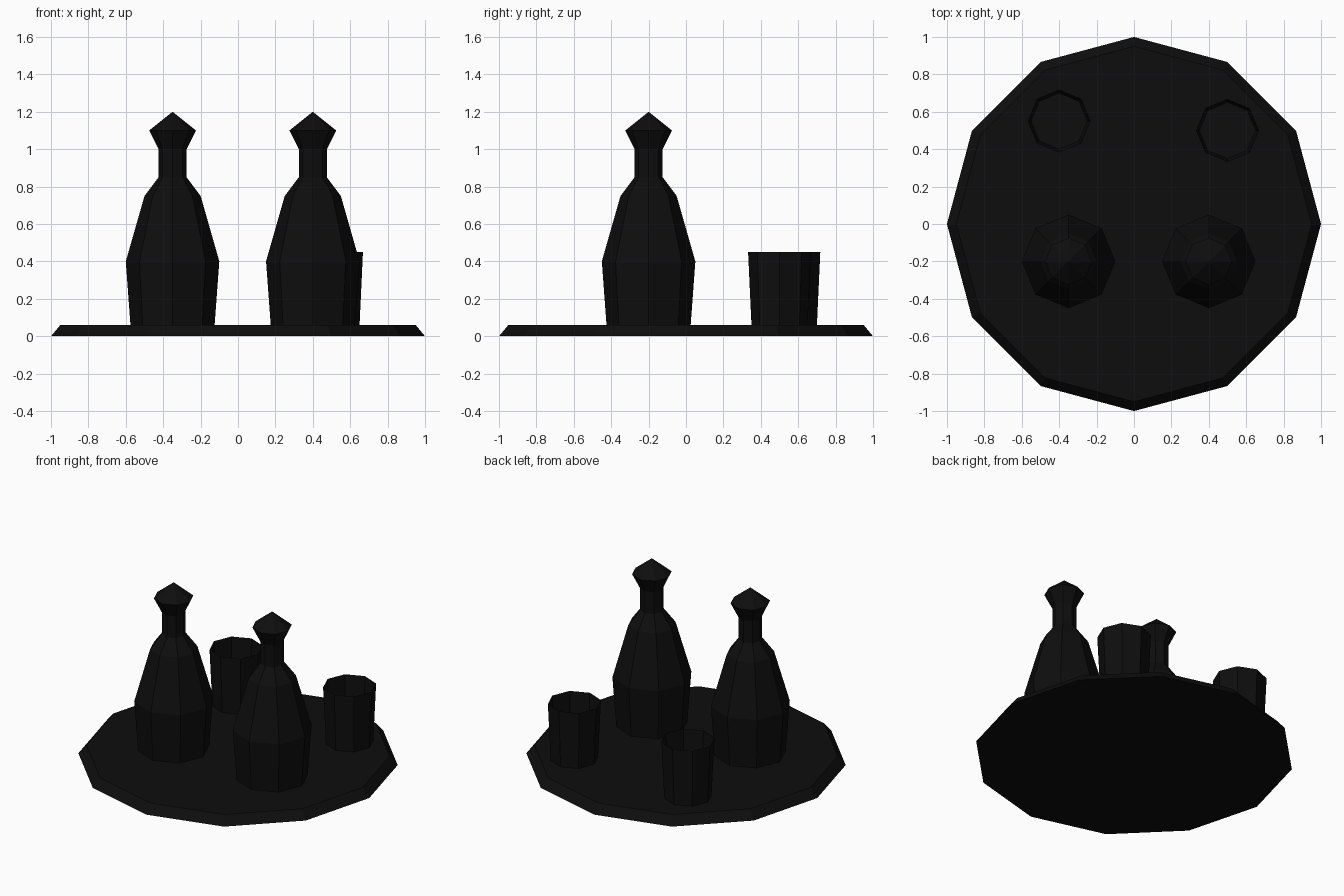
import bpy, bmesh, math

if "Cube" in bpy.data.objects:
    bpy.data.objects.remove(bpy.data.objects["Cube"])

mat = bpy.data.materials.new("near_black")
mat.diffuse_color = (0.0042, 0.0042, 0.0042, 1)
mat.use_nodes = True
mat.node_tree.nodes["Principled BSDF"].inputs["Base Color"].default_value = mat.diffuse_color


def lathe(name, profile, sides, loc, cap_top=True):
    """Revolve (radius, z) rings into a flat-shaded faceted part."""
    bm = bmesh.new()
    rings = []
    for r, z in profile:
        if r == 0:
            rings.append([bm.verts.new((0, 0, z))])
        else:
            rings.append([bm.verts.new((r * math.cos(2 * math.pi * i / sides),
                                        r * math.sin(2 * math.pi * i / sides), z))
                          for i in range(sides)])
    for a, b in zip(rings, rings[1:]):
        for i in range(sides):
            j = (i + 1) % sides
            if len(b) == 1:
                bm.faces.new((a[i], a[j], b[0]))
            else:
                bm.faces.new((a[i], a[j], b[j], b[i]))
    bm.faces.new(rings[0][::-1])
    if cap_top and len(rings[-1]) > 1:
        bm.faces.new(rings[-1])
    me = bpy.data.meshes.new(name)
    bm.to_mesh(me)
    bm.free()
    me.materials.append(mat)
    ob = bpy.data.objects.new(name, me)
    ob.location = loc
    bpy.context.collection.objects.link(ob)
    return ob


# Round tray with bevelled rim
lathe("tray", [(1.0, 0), (0.95, 0.06)], 12, (0, 0, 0))

# Two decanters, each with a faceted stopper
bottle = [(0.225, 0.06), (0.25, 0.4), (0.15, 0.75), (0.075, 0.85), (0.075, 1.0)]
stopper = [(0.075, 1.0), (0.125, 1.1), (0, 1.2)]
for side, x in (("left", -0.35), ("right", 0.4)):
    lathe(side + "_bottle", bottle, 8, (x, -0.2, 0))
    lathe(side + "_stopper", stopper, 8, (x, -0.2, 0))

# Two thin-walled open tumblers
for side, x, y in (("left", -0.4, 0.55), ("right", 0.5, 0.5)):
    lathe(side + "_tumbler", [(0.15, 0.061), (0.168, 0.45)], 8, (x, y, 0), cap_top=False)
